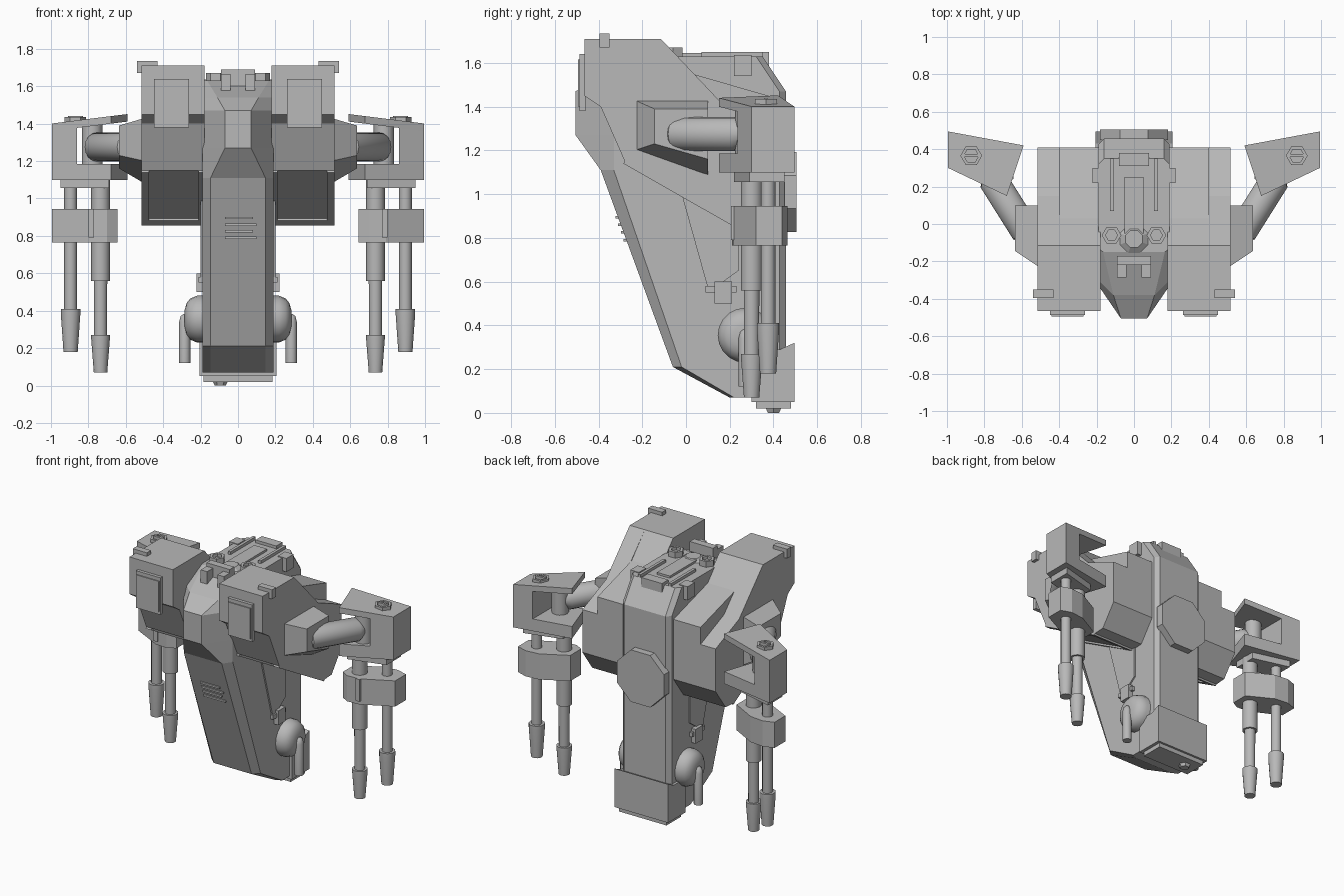
import bpy, bmesh, math
from mathutils import Vector, Matrix

if "Cube" in bpy.data.objects:
    bpy.data.objects.remove(bpy.data.objects["Cube"])

grey = bpy.data.materials.new("hull grey")
grey.diffuse_color = (0.48, 0.48, 0.48, 1)
grey.use_nodes = True
grey.node_tree.nodes["Principled BSDF"].inputs["Base Color"].default_value = grey.diffuse_color


def finish(name, bm, mirror=False, smooth=False):
    bmesh.ops.recalc_face_normals(bm, faces=bm.faces)
    me = bpy.data.meshes.new(name)
    bm.to_mesh(me)
    bm.free()
    me.materials.append(grey)
    ob = bpy.data.objects.new(name, me)
    bpy.context.collection.objects.link(ob)
    if mirror:
        ob.modifiers.new("Mirror", 'MIRROR').use_mirror_merge = False
    if smooth:
        bpy.ops.object.select_all(action='DESELECT')
        ob.select_set(True)
        bpy.context.view_layer.objects.active = ob
        bpy.ops.object.shade_smooth_by_angle(angle=math.radians(35))
    return ob


def loft(name, rings, mirror=False, smooth=False, keep=False):
    """Skin a list of equally long point rings and cap both ends."""
    bm = bmesh.new()
    vs = [[bm.verts.new(p) for p in r] for r in rings]
    n = len(vs[0])
    for a, b in zip(vs, vs[1:]):
        for i in range(n):
            j = (i + 1) % n
            bm.faces.new((a[i], a[j], b[j], b[i]))
    bm.faces.new(vs[0])
    bm.faces.new(vs[-1])
    if keep:
        bmesh.ops.recalc_face_normals(bm, faces=bm.faces)
        return bm
    return finish(name, bm, mirror, smooth)


def side_prism(name, yz, x0, x1, mirror=True, keep=False):
    return loft(name, [[(x, y, z) for y, z in yz] for x in (x0, x1)], mirror, keep=keep)


def plan_prism(name, xy, z0, z1, mirror=True):
    return loft(name, [[(x, y, z) for x, y in xy] for z in (z0, z1)], mirror)


def box(name, x, y, z, mirror=True):
    return plan_prism(name, [(x[0], y[0]), (x[1], y[0]), (x[1], y[1]), (x[0], y[1])], z[0], z[1], mirror)


def lathe(name, origin, axis, steps, n=16, mirror=True, smooth=True, turn=0.0):
    """Rings of (distance along axis, radius)."""
    m = Vector(axis).to_track_quat('Z', 'Y').to_matrix()
    o = Vector(origin)
    ang = [2 * math.pi * i / n + turn for i in range(n)]
    rings = [[o + m @ Vector((r * math.cos(a), r * math.sin(a), d)) for a in ang] for d, r in steps]
    return loft(name, rings, mirror, smooth)


# Central hull: stacked eight-sided sections (z, nose half width, front, chamfer end, back)
sections = [(0.07, .147, .20, .22, .457), (0.21, .147, -.06, -.02, .457),
            (1.11, .147, -.39, -.33, .457), (1.27, .07, -.505, -.33, .457),
            (1.47, .07, -.505, -.33, .457), (1.54, .11, -.38, -.30, .41),
            (1.63, .165, -.15, -.13, .35)]
loft("hull", [[(-w, f, z), (w, f, z), (.19, c, z), (.19, b - .03, z), (.16, b, z),
               (-.16, b, z), (-.19, b - .03, z), (-.19, c, z)] for z, w, f, c, b in sections])
side_prism("hull_side_panel", [(-.02, 1), (.1, .57), (.13, .57), (.24, .65), (.24, 1)], .185, .2)
box("side_latch", (.18, .222), (.13, .21), (.5, .6))
box("side_latch_arm", (.18, .21), (.09, .23), (.55, .58))

# Front cooling slats on the sloped hull face
for i, z in enumerate((.79, .825, .86, .895)):
    y = -.06 - .367 * (z - .21)
    box("front_slat", (-.07, .1 - .02 * (i % 2)), (y - .012, y + .03), (z - .006, z + .006), False)

# Rear hatch and tail block
lathe("rear_hatch", (0, .45, 1.01), (0, 1, 0), [(0, .197), (.055, .197)], 8, False, False, math.pi / 8)
side_prism("tail_block", [(.3, .05), (.495, .05), (.495, .32), (.43, .29), (.3, .29)], -.207, .207, False)
box("tail_base", (-.185, .185), (.32, .48), (.02, .055), False)
lathe("tail_nozzle", (-.095, .4, 0), (0, 0, 1), [(0, .03), (.025, .042)], 6, False, False)

# Rounded side tanks with drain pipes
lathe("side_tank", (.14, .27, .355), (1, 0, 0),
      [(0, .125), (.08, .125), (.115, .11), (.135, .085), (.145, .05)], 20)
lathe("tank_pipe", (.285, .27, .12), (0, 0, 1), [(0, .03), (.22, .03), (.25, .022), (.262, .008)], 12)

# Top deck fittings
box("deck_spine", (-.05, .05), (-.05, .25), (1.6, 1.645), False)
box("deck_rail", (.108, .128), (.07, .35), (1.6, 1.65))
box("deck_rear_block", (-.08, .08), (.31, .38), (1.57, 1.65), False)
box("deck_side_block", (.155, .222), (.22, .30), (1.54, 1.635))
lathe("deck_nut", (.12, -.06, 1.6), (0, 0, 1), [(0, .052), (.07, .052), (.07, .032), (.05, .032)], 6, True, False)
lathe("deck_cap", (0, -.08, 1.6), (0, 0, 1), [(0, .08), (.03, .08), (.05, .05)], 8, False, False, math.pi / 8)
box("canopy_bracket_bar", (-.09, .09), (-.22, -.17), (1.57, 1.69), False)
box("canopy_bracket_arm", (.04, .09), (-.285, -.2), (1.55, 1.665))

# Shoulder pods: shared front and underside, different rear decks
under = [(.41, 1.02), (.3, .87), (.22, .865), (-.28, 1.15), (-.39, 1.40), (-.465, 1.45)]
top = [(-.465, 1.71), (-.115, 1.71)]
for name, x0, x1, rear in (("pod_inner", .18, .40, [(.03, 1.55), (.41, 1.44)]),
                           ("pod_outer", .40, .517, [(.15, 1.43), (.41, 1.32)])):
    side_prism(name, top + rear + under, x0, x1)
# Raised frame around the underside panel
slope = lambda t, d: (-.28 + .5 * t - .5 * d, 1.15 - .285 * t - .87 * d)
for name, x, t in (("underside_rim_outer", (.475, .517), (0, 1)),
                   ("underside_rim_inner", (.19, .21), (0, 1)),
                   ("underside_rim_rear", (.19, .517), (.9, 1))):
    side_prism(name, [slope(t[0], 0), slope(t[1], 0), slope(t[1], .012), slope(t[0], .012)], *x)
box("pod_door", (.262, .45), (-.487, -.46), (1.38, 1.64))
box("pod_door_cap", (.27, .44), (-.494, -.48), (1.40, 1.615))
box("pod_sensor", (.43, .54), (-.395, -.35), (1.67, 1.735))

# Tapered shoulder sockets
loft("shoulder_socket", [
    [(.50, -.235, 1.43), (.50, .1, 1.43), (.50, .1, 1.08), (.50, -.235, 1.2)],
    [(.635, -.145, 1.39), (.635, .1, 1.39), (.635, .1, 1.16), (.635, -.145, 1.23)]], True)

# Arms running out and back to the elbow
a, b = Vector((.58, -.04, 1.275)), Vector((.775, .27, 1.275))
d = (b - a).length
lathe("arm", a, b - a, [(-.05, .04), (0, .078), (d - .04, .078), (d, .05)], 16)
lathe("elbow_pin", (.78, .28, 1.15), (0, 0, 1), [(0, .055), (.25, .055)], 12)

# C-shaped hand bracket
plan = [(.59, .42), (.68, .15), (.995, .30), (.995, .495)]
lift = lambda x: 1.40 + .05 * (1 - x) / .4
loft("bracket_top", [[(x, y, lift(x) - .04) for x, y in plan],
                     [(x, y, lift(x)) for x, y in plan]], True)
plan_prism("bracket_bottom", plan, 1.10, 1.185)
plan_prism("bracket_wall", [(.86, .236), (.995, .30), (.995, .495), (.86, .47)], 1.15, 1.385)
plan_prism("bracket_foot", [(.69, .22), (.95, .29), (.95, .45), (.69, .38)], 1.055, 1.11)
lathe("bracket_bolt", (.87, .365, 1.39), (0, 0, 1), [(0, .058), (.045, .058), (.045, .04), (.03, .04)],
      6, True, False)
box("bolt_slot", (.83, .91), (.357, .373), (1.41, 1.44))

# Twin guns and their clamp
lathe("large_barrel", (.735, .30, 0), (0, 0, 1),
      [(.07, .036), (.25, .05), (.27, .05), (.27, .035), (.56, .036), (.56, .05), (1.1, .05)], 14)
lathe("small_barrel", (.895, .375, 0), (0, 0, 1),
      [(.18, .038), (.38, .052), (.41, .052), (.41, .034), (1.1, .034)], 14)
plan_prism("gun_clamp", [(.645, .24), (.70, .21), (.79, .215), (.995, .32), (.995, .44),
                         (.92, .465), (.82, .455), (.645, .36)], .765, .945)
box("clamp_latch", (.77, .80), (.205, .25), (.79, .945))
